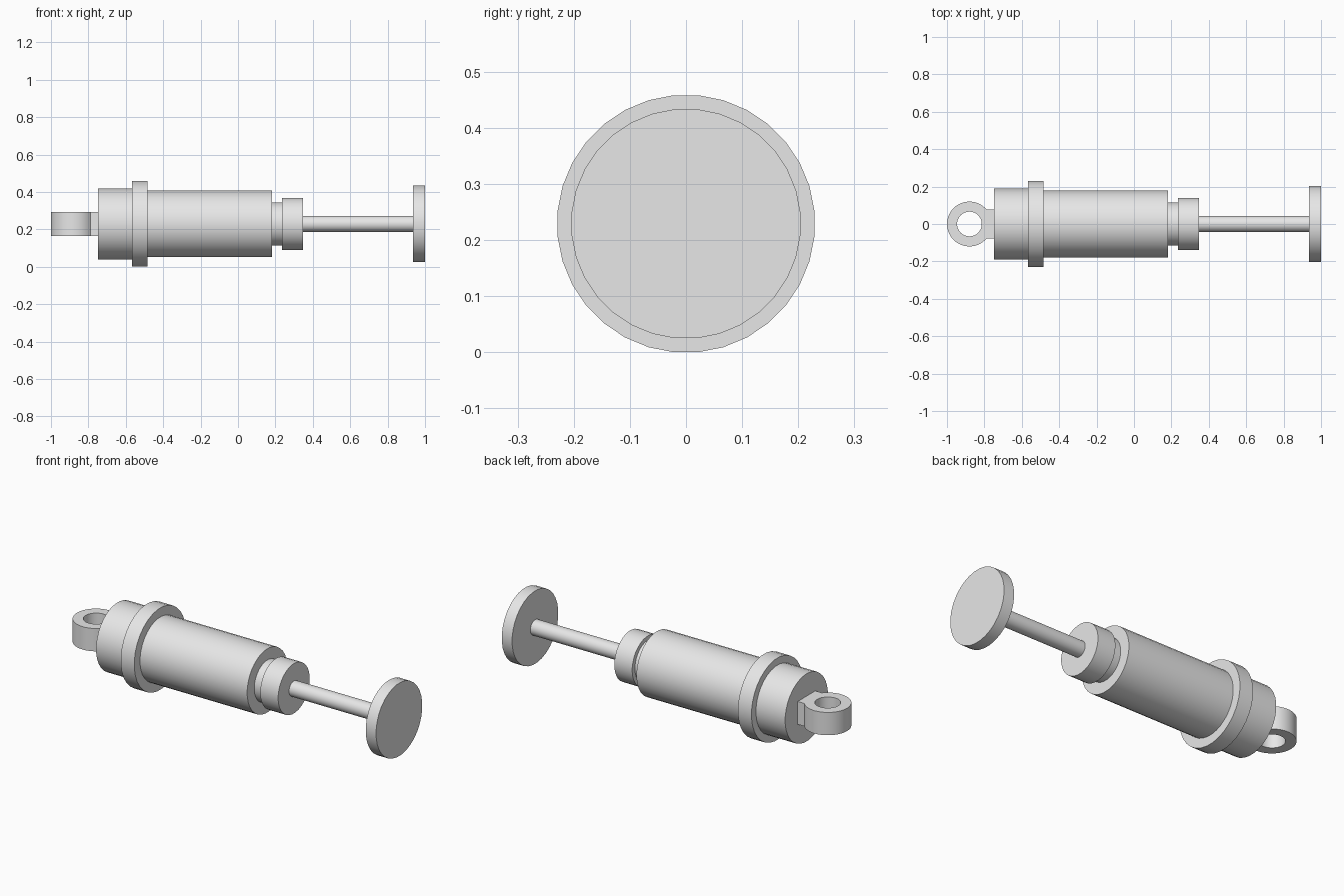
import bpy, bmesh
from math import sin, cos, pi, asin, radians
from mathutils import Vector

if "Cube" in bpy.data.objects:
    bpy.data.objects.remove(bpy.data.objects["Cube"], do_unlink=True)

SIDES = 32
AXIS_Z = 0.229

# Single plain grey for every part
grey = bpy.data.materials.new("plain_grey")
grey.use_nodes = True
grey.diffuse_color = (0.8, 0.8, 0.8, 1)
grey.node_tree.nodes["Principled BSDF"].inputs["Base Color"].default_value = (0.8, 0.8, 0.8, 1)


def finish(name, bm):
    """Turn a bmesh into a named, smooth-shaded object with sharp rims."""
    bmesh.ops.recalc_face_normals(bm, faces=bm.faces)
    mesh = bpy.data.meshes.new(name)
    bm.to_mesh(mesh)
    bm.free()
    mesh.materials.append(grey)
    obj = bpy.data.objects.new(name, mesh)
    bpy.context.collection.objects.link(obj)
    bpy.ops.object.select_all(action="DESELECT")
    obj.select_set(True)
    bpy.context.view_layer.objects.active = obj
    bpy.ops.object.shade_smooth_by_angle(angle=radians(30))
    return obj


def lathe(name, profile):
    """Revolve (x, radius) steps about the long axis and cap both ends."""
    bm = bmesh.new()
    rings = []
    for x, r in profile:
        angles = [2 * pi * (i + 0.5) / SIDES for i in range(SIDES)]
        rings.append([bm.verts.new((x, r * cos(a), AXIS_Z + r * sin(a))) for a in angles])
    for a, b in zip(rings, rings[1:]):
        for i in range(SIDES):
            j = (i + 1) % SIDES
            bm.faces.new((a[i], a[j], b[j], b[i]))
    bm.faces.new(rings[0])
    bm.faces.new(rings[-1])
    return finish(name, bm)


def mounting_eye(name, x, outer, hole, lug_end, lug_half, half_height):
    """Flat eye with a vertical hole and a square lug joining the housing."""
    bm = bmesh.new()
    z = AXIS_Z - half_height
    start = asin(lug_half / outer)
    span = 2 * (pi - start)
    outline = [(lug_end, -lug_half), (lug_end, lug_half)]
    for i in range(SIDES + 1):
        a = start + span * i / SIDES
        outline.append((x + outer * cos(a), outer * sin(a)))
    bore = [(x + hole * cos(2 * pi * i / SIDES), hole * sin(2 * pi * i / SIDES))
            for i in range(SIDES)]
    for loop in (outline, bore):
        verts = [bm.verts.new((px, py, z)) for px, py in loop]
        for a, b in zip(verts, verts[1:] + verts[:1]):
            bm.edges.new((a, b))
    bmesh.ops.triangle_fill(bm, edges=bm.edges[:], use_beauty=True, normal=Vector((0, 0, 1)))
    top = bmesh.ops.extrude_face_region(bm, geom=bm.faces[:], use_keep_orig=True)
    bmesh.ops.translate(bm, vec=(0, 0, 2 * half_height),
                        verts=[v for v in top["geom"] if isinstance(v, bmesh.types.BMVert)])
    return finish(name, bm)


# Cylinder housing: rear cap, wide collar, main tube
lathe("housing", [(-0.748, 0.19), (-0.567, 0.19), (-0.567, 0.23), (-0.483, 0.23),
                  (-0.483, 0.179), (0.182, 0.179)])

# Neck and gland head at the rod end
lathe("gland", [(0.17, 0.116), (0.236, 0.116), (0.236, 0.14), (0.347, 0.14)])

# Piston rod and round end plate
lathe("piston_rod", [(0.33, 0.043), (0.945, 0.043)])
lathe("end_plate", [(0.936, 0.205), (1.0, 0.205)])

# Rear mounting eye
mounting_eye("rear_eye", x=-0.88, outer=0.12, hole=0.066,
             lug_end=-0.74, lug_half=0.078, half_height=0.064)
